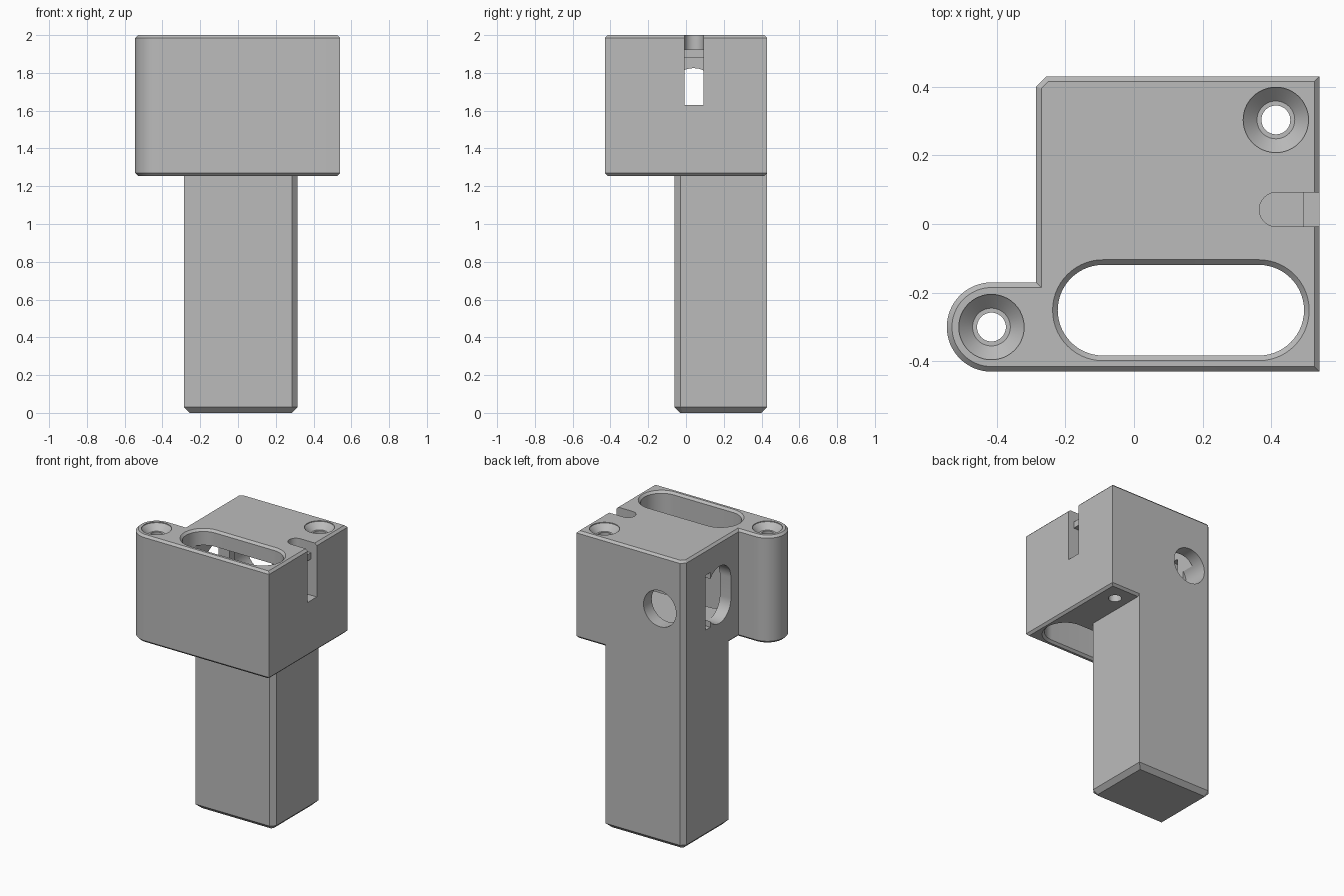
import bpy, bmesh, math
from mathutils import Vector

if "Cube" in bpy.data.objects:
    bpy.data.objects.remove(bpy.data.objects["Cube"])

grey = bpy.data.materials.new("plain grey")
grey.diffuse_color = (0.5, 0.5, 0.5, 1)
grey.use_nodes = True
grey.node_tree.nodes["Principled BSDF"].inputs["Base Color"].default_value = grey.diffuse_color


def arc(cx, cy, r, a0, a1, n):
    return [(cx + r * math.cos(math.radians(a0 + (a1 - a0) * i / n)),
             cy + r * math.sin(math.radians(a0 + (a1 - a0) * i / n))) for i in range(n + 1)]


def rect(x0, x1, y0, y1):
    return [(x0, y0), (x1, y0), (x1, y1), (x0, y1)]


def circle(cx, cy, r, n=48):
    return arc(cx, cy, r, 0, 360, n)[:-1]


def offset(pts, d):
    """Mitred outward offset of a counter-clockwise outline."""
    out = []
    for i, p in enumerate(pts):
        p, a, b = Vector(p), Vector(pts[i - 1]), Vector(pts[(i + 1) % len(pts)])
        e, f = (p - a).normalized(), (b - p).normalized()
        n, m = Vector((e.y, -e.x)), Vector((f.y, -f.x))
        out.append(p + (n + m) * d / (1 + n.dot(m)))
    return out


def loft(name, pts, layers, axis="z"):
    """Prism through (height, outline offset) layers along an axis."""
    place = {"x": lambda u, v, h: (h, u, v),
             "y": lambda u, v, h: (u, h, v),
             "z": lambda u, v, h: (u, v, h)}[axis]
    bm = bmesh.new()
    rings = [[bm.verts.new(place(p[0], p[1], h)) for p in offset(pts, d)] for h, d in layers]
    n = len(pts)
    for r, s in zip(rings, rings[1:]):
        for i in range(n):
            bm.faces.new((r[i], r[(i + 1) % n], s[(i + 1) % n], s[i]))
    bm.faces.new(rings[0][::-1])
    bm.faces.new(rings[-1])
    bmesh.ops.recalc_face_normals(bm, faces=bm.faces)
    mesh = bpy.data.meshes.new(name)
    bm.to_mesh(mesh)
    bm.free()
    mesh.materials.append(grey)
    ob = bpy.data.objects.new(name, mesh)
    bpy.context.collection.objects.link(ob)
    return ob


def combine(body, tool, operation="DIFFERENCE"):
    mod = body.modifiers.new(tool.name, "BOOLEAN")
    mod.operation, mod.solver, mod.object = operation, "EXACT", tool
    bpy.context.view_layer.objects.active = body
    bpy.ops.object.modifier_apply(modifier=mod.name)
    bpy.data.objects.remove(tool)


# Head block with a rounded screw ear and chamfered rims
outline = [(.54, -.43), (.54, .43), (-.255, .43), (-.285, .40), (-.285, -.17)]
outline += arc(-.415, -.30, .13, 90, 270, 32)
body = loft("bracket_body", outline, [(1.255, -.015), (1.27, 0), (1.985, 0), (2, -.015)])

# Square stalk with two bevelled corners and a chamfered foot
stalk = [(-.285, -.06), (.285, -.06), (.315, -.03), (.315, .43), (-.255, .43), (-.285, .40)]
combine(body, loft("stalk", stalk, [(0, -.03), (.03, 0), (1.35, 0)]), "UNION")

# Long through slot, chamfered at both ends
slot = arc(.363, -.251, .132, -90, 90, 28) + arc(-.09, -.251, .132, 90, 270, 28)
combine(body, loft("long_slot", slot, [(1.22, .05), (1.27, 0), (1.985, 0), (2.02, .035)]))

# Countersunk screw holes
for x, y in ((-.415, -.30), (.413, .303)):
    combine(body, loft("screw_hole", circle(x, y, .042),
                       [(1.2, 0), (1.955, 0), (1.955, .013), (1.995, .053), (2.02, .053)]))

# Inner chamber opening into the long slot
combine(body, loft("chamber", rect(-.20, .355, -.20, .34), [(1.43, 0), (1.89, 0)]))

# Cable groove: rounded shallow pocket, deep notch in the side and passage inward
groove = [(.6, -.008), (.6, .092)] + arc(.415, .042, .05, 90, 270, 20)
combine(body, loft("cable_groove", groove, [(1.925, 0), (2.1, 0)]))
combine(body, loft("side_notch", rect(.495, .6, -.008, .092), [(1.63, 0), (2.1, 0)]))
combine(body, loft("cable_passage", rect(.3, .52, -.008, .092), [(1.63, 0), (1.88, 0)]))

# Round window at the back
combine(body, loft("back_window", circle(-.10, 1.63, .125), [(.25, 0), (.5, 0)], "y"))

# Upright oval window at the left with a narrow straight edge slot
oval = arc(.04, 1.70, .125, 0, 180, 28) + arc(.04, 1.555, .125, 180, 360, 28)
combine(body, loft("left_window", oval, [(-.35, 0), (-.1, 0)], "x"))
combine(body, loft("left_edge_slot", rect(.14, .195, 1.44, 1.82), [(-.35, 0), (-.1, 0)], "x"))

# Smooth round walls, keep hard edges
bpy.ops.object.select_all(action="DESELECT")
body.select_set(True)
bpy.context.view_layer.objects.active = body
bpy.ops.object.shade_smooth_by_angle(angle=math.radians(25))
